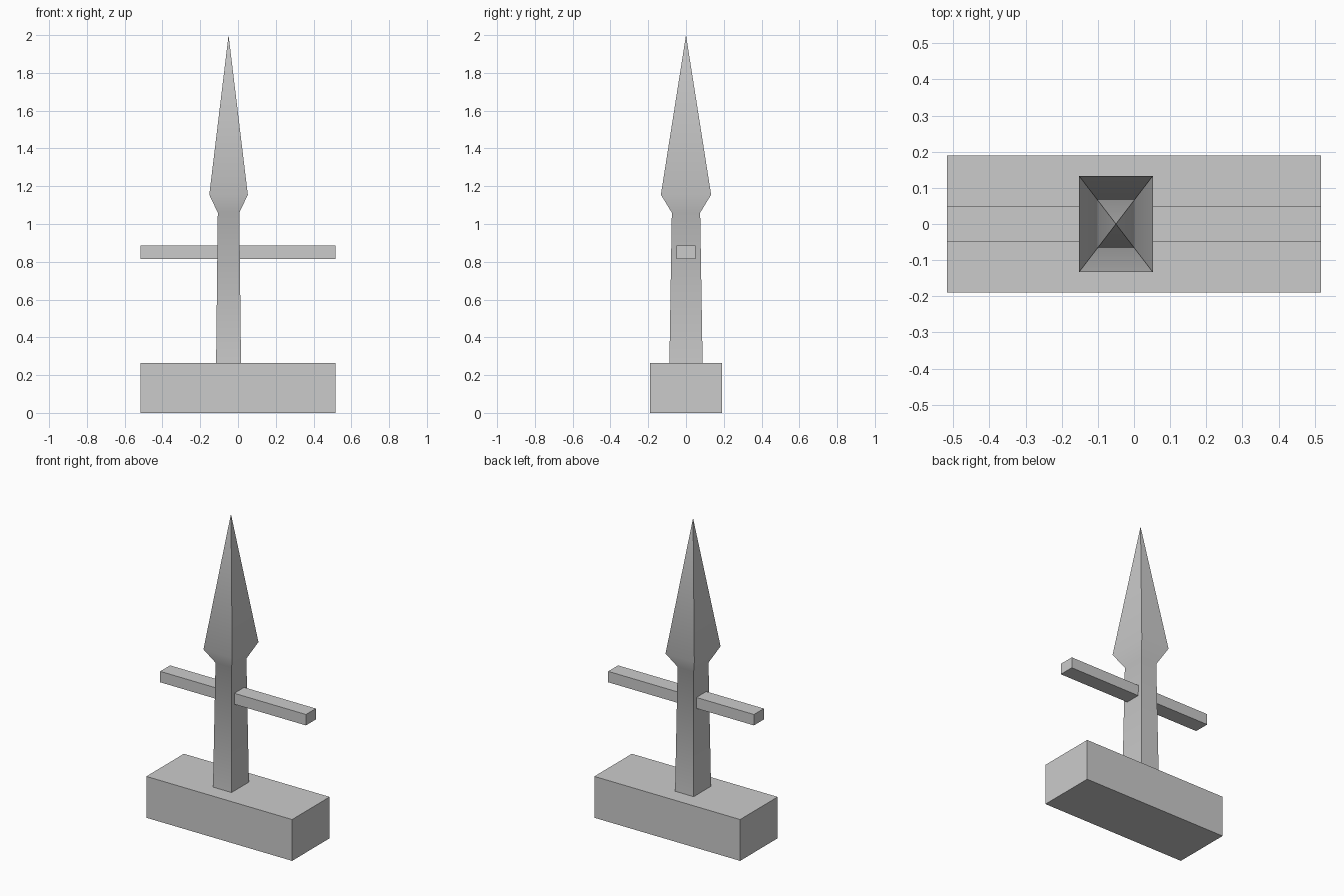
import bpy
import bmesh
import math

default = bpy.data.objects.get("Cube")
if default:
    bpy.data.objects.remove(default, do_unlink=True)

stone = bpy.data.materials.new("grey stone")
stone.use_nodes = True
GREY = (0.6, 0.6, 0.6, 1)
stone.diffuse_color = GREY
stone.node_tree.nodes["Principled BSDF"].inputs["Base Color"].default_value = GREY


def loft(name, sections, x=0.0, apex=None):
    """Join rectangular sections (half width, half depth, height), with an optional point on top."""
    bm = bmesh.new()
    rings = [[bm.verts.new((x + sx * w, sy * d, z))
              for sx, sy in ((-1, -1), (1, -1), (1, 1), (-1, 1))]
             for w, d, z in sections]
    bm.faces.new(rings[0][::-1])
    for low, high in zip(rings, rings[1:]):
        for i in range(4):
            j = (i + 1) % 4
            bm.faces.new((low[i], low[j], high[j], high[i]))
    top = rings[-1]
    if apex is None:
        bm.faces.new(top)
    else:
        tip = bm.verts.new((x, 0, apex))
        for i in range(4):
            bm.faces.new((top[i], top[(i + 1) % 4], tip))
    mesh = bpy.data.meshes.new(name)
    bm.to_mesh(mesh)
    bm.free()
    mesh.materials.append(stone)
    obj = bpy.data.objects.new(name, mesh)
    bpy.context.collection.objects.link(obj)
    return obj


# Block base and crossbar
loft("base", [(0.517, 0.19, 0), (0.517, 0.19, 0.265)])
loft("crossbar", [(0.517, 0.05, 0.815), (0.517, 0.05, 0.885)])

# Tapered shaft flaring into a pointed head, set slightly off centre
spire = loft("spire", [(0.066, 0.088, 0.26), (0.057, 0.075, 1.06), (0.102, 0.133, 1.155)],
             x=-0.05, apex=2.0)

# Soft bends along the spire, crisp corners
bpy.ops.object.select_all(action="DESELECT")
spire.select_set(True)
bpy.context.view_layer.objects.active = spire
bpy.ops.object.shade_smooth_by_angle(angle=math.radians(60))
